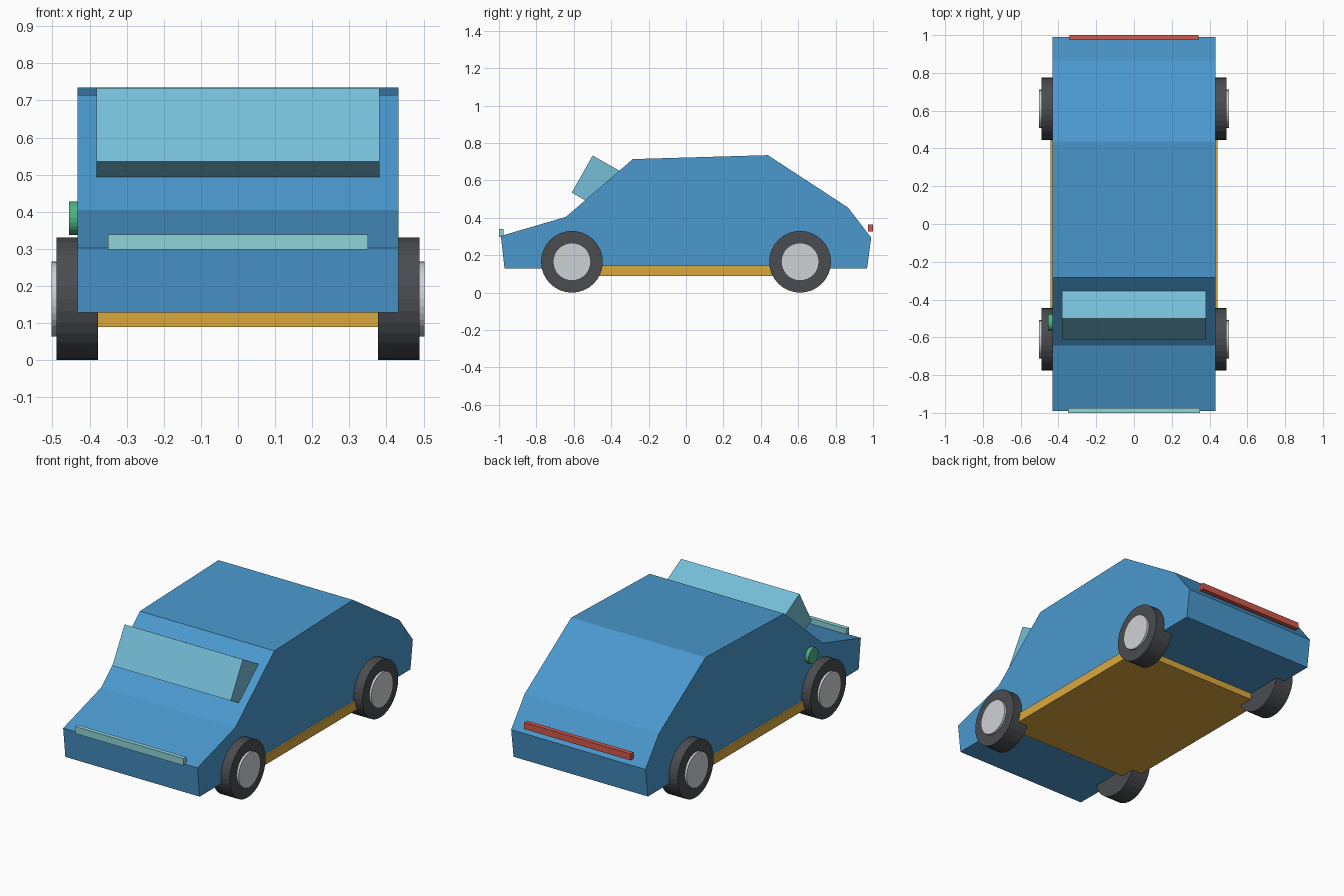
import bpy, bmesh, math
from mathutils import Matrix, Vector

if "Cube" in bpy.data.objects:
    bpy.data.objects.remove(bpy.data.objects["Cube"])


def material(name, rgb):
    """Flat colour from 0-255 sRGB values, stored as linear."""
    m = bpy.data.materials.new(name)
    lin = [((c / 255 + 0.055) / 1.055) ** 2.4 for c in rgb]
    m.diffuse_color = (*lin, 1)
    m.use_nodes = True
    m.node_tree.nodes["Principled BSDF"].inputs["Base Color"].default_value = m.diffuse_color
    return m


BLUE = material("body blue", (74, 152, 206))
GLASS = material("glass blue", (117, 190, 215))
LAMP = material("lamp aqua", (142, 212, 216))
RED = material("tail red", (208, 88, 76))
GOLD = material("chassis gold", (218, 168, 62))
TYRE = material("tyre grey", (74, 76, 80))
HUB = material("hub silver", (207, 210, 214))
GREEN = material("cap green", (78, 180, 130))


def finish(name, bm, mat):
    bmesh.ops.recalc_face_normals(bm, faces=bm.faces)
    me = bpy.data.meshes.new(name)
    bm.to_mesh(me)
    bm.free()
    me.materials.append(mat)
    ob = bpy.data.objects.new(name, me)
    bpy.context.collection.objects.link(ob)
    return ob


def prism(name, profile, half_width, mat):
    """Extrude a (y, z) profile symmetrically along x."""
    bm = bmesh.new()
    face = bm.faces.new([bm.verts.new((-half_width, y, z)) for y, z in profile])
    ext = bmesh.ops.extrude_face_region(bm, geom=[face])
    verts = [v for v in ext["geom"] if isinstance(v, bmesh.types.BMVert)]
    bmesh.ops.translate(bm, verts=verts, vec=(2 * half_width, 0, 0))
    return finish(name, bm, mat)


def box(name, half_width, y0, y1, z0, z1, mat):
    return prism(name, [(y0, z0), (y1, z0), (y1, z1), (y0, z1)], half_width, mat)


def disc(name, x0, x1, y, z, radius, sides, mat):
    """Cylinder along x from x0 to x1."""
    bm = bmesh.new()
    place = Matrix.Translation(((x0 + x1) / 2, y, z)) @ Matrix.Rotation(math.pi / 2, 4, 'Y')
    bmesh.ops.create_cone(bm, cap_ends=True, segments=sides, radius1=radius,
                          radius2=radius, depth=abs(x1 - x0), matrix=place)
    return finish(name, bm, mat)


# Body shell
prism("body", [(-0.97, 0.128), (-0.99, 0.303), (-0.642, 0.405), (-0.284, 0.714),
               (0.438, 0.735), (0.866, 0.455), (0.99, 0.294), (0.968, 0.128)], 0.4325, BLUE)

# Tilted windscreen block, sunk into the body
low, high = Vector((-0.611, 0.535)), Vector((-0.499, 0.733))
back = Vector((0.87, -0.493)) * 0.36
prism("windscreen", [low, high, high + back, low + back], 0.381, GLASS)

# Chassis plate under the body
box("chassis", 0.442, -0.55, 0.55, 0.09, 0.144, GOLD)

# Light bars
box("front_light", 0.35, -1.0, -0.975, 0.298, 0.339, LAMP)
box("rear_light", 0.342, 0.973, 1.0, 0.326, 0.364, RED)

# Wheels
for side, s in (("left", -1), ("right", 1)):
    for end, y in (("front", -0.61), ("rear", 0.61)):
        disc(f"{end}_{side}_tyre", s * 0.377, s * 0.489, y, 0.165, 0.165, 32, TYRE)
        disc(f"{end}_{side}_hub", s * 0.40, s * 0.502, y, 0.165, 0.101, 32, HUB)

# Round cap on the left side
disc("side_cap", -0.455, -0.42, -0.522, 0.383, 0.045, 24, GREEN)
